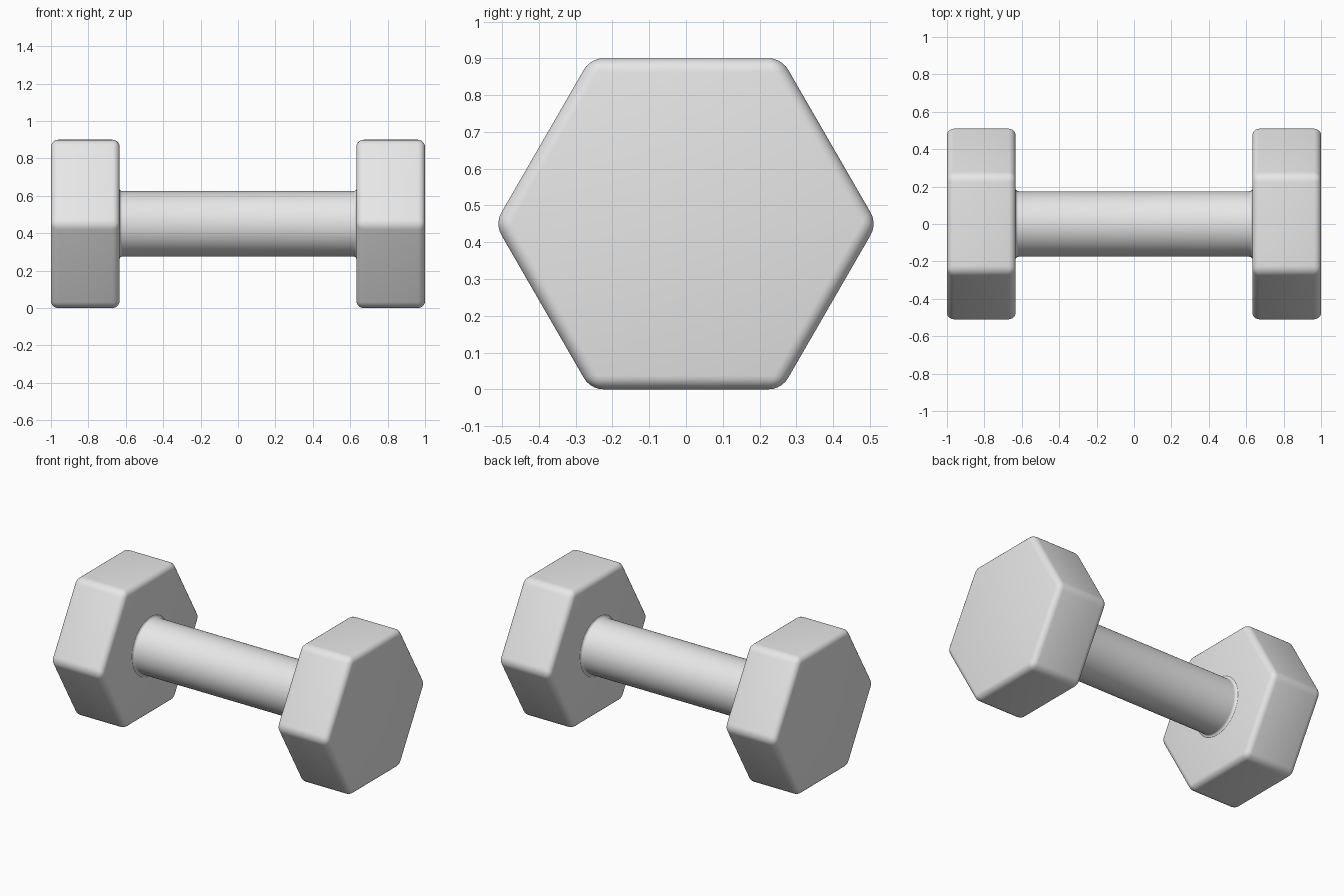
import bpy
import bmesh
from math import pi, sin, cos
from mathutils import Matrix

cube = bpy.data.objects.get("Cube")
if cube:
    bpy.data.objects.remove(cube, do_unlink=True)

APOTHEM = 0.45            # half the height across the hexagon flats
INNER, OUTER = 0.633, 1.0  # x range of each head
GRIP = 0.175              # handle radius
FILLET = 0.015            # flare where the handle meets a head

grey = bpy.data.materials.new("plain grey")
grey.use_nodes = True
grey.diffuse_color = (0.8, 0.8, 0.8, 1)
grey.node_tree.nodes["Principled BSDF"].inputs["Base Color"].default_value = grey.diffuse_color


def add_object(name, bm):
    """Turn a bmesh into a smooth-shaded grey object at handle height."""
    bmesh.ops.recalc_face_normals(bm, faces=bm.faces)
    for face in bm.faces:
        face.smooth = True
    mesh = bpy.data.meshes.new(name)
    bm.to_mesh(mesh)
    bm.free()
    mesh.materials.append(grey)
    obj = bpy.data.objects.new(name, mesh)
    obj.location.z = APOTHEM
    bpy.context.collection.objects.link(obj)


# Hexagonal heads with rounded edges, points towards front and back
for name, side in (("left_head", 1), ("right_head", -1)):
    bm = bmesh.new()
    radius = APOTHEM / cos(pi / 6)
    place = Matrix.Translation((side * (INNER + OUTER) / 2, 0, 0)) @ Matrix.Rotation(pi / 2, 4, "Y")
    bmesh.ops.create_cone(bm, cap_ends=True, segments=6, radius1=radius, radius2=radius,
                          depth=OUTER - INNER, matrix=place)
    bmesh.ops.bevel(bm, geom=bm.edges[:], offset=0.037, offset_type="OFFSET",
                    segments=5, profile=0.5, affect="EDGES")
    add_object(name, bm)

# Handle: lathed profile with a small concave flare at both ends
half = []
for i in range(6):
    a = i / 5 * pi / 2
    half.append((INNER - FILLET + FILLET * sin(a), GRIP + FILLET * (1 - cos(a))))
half.append((INNER + 0.03, GRIP + FILLET))
profile = [(-x, r) for x, r in reversed(half)] + half

bm = bmesh.new()
verts = [bm.verts.new((x, 0, r)) for x, r in profile]
edges = [bm.edges.new(pair) for pair in zip(verts, verts[1:])]
bmesh.ops.spin(bm, geom=verts + edges, cent=(0, 0, 0), axis=(1, 0, 0),
               angle=2 * pi, steps=64, use_merge=True)
bmesh.ops.remove_doubles(bm, verts=bm.verts, dist=0.0001)
add_object("handle", bm)
